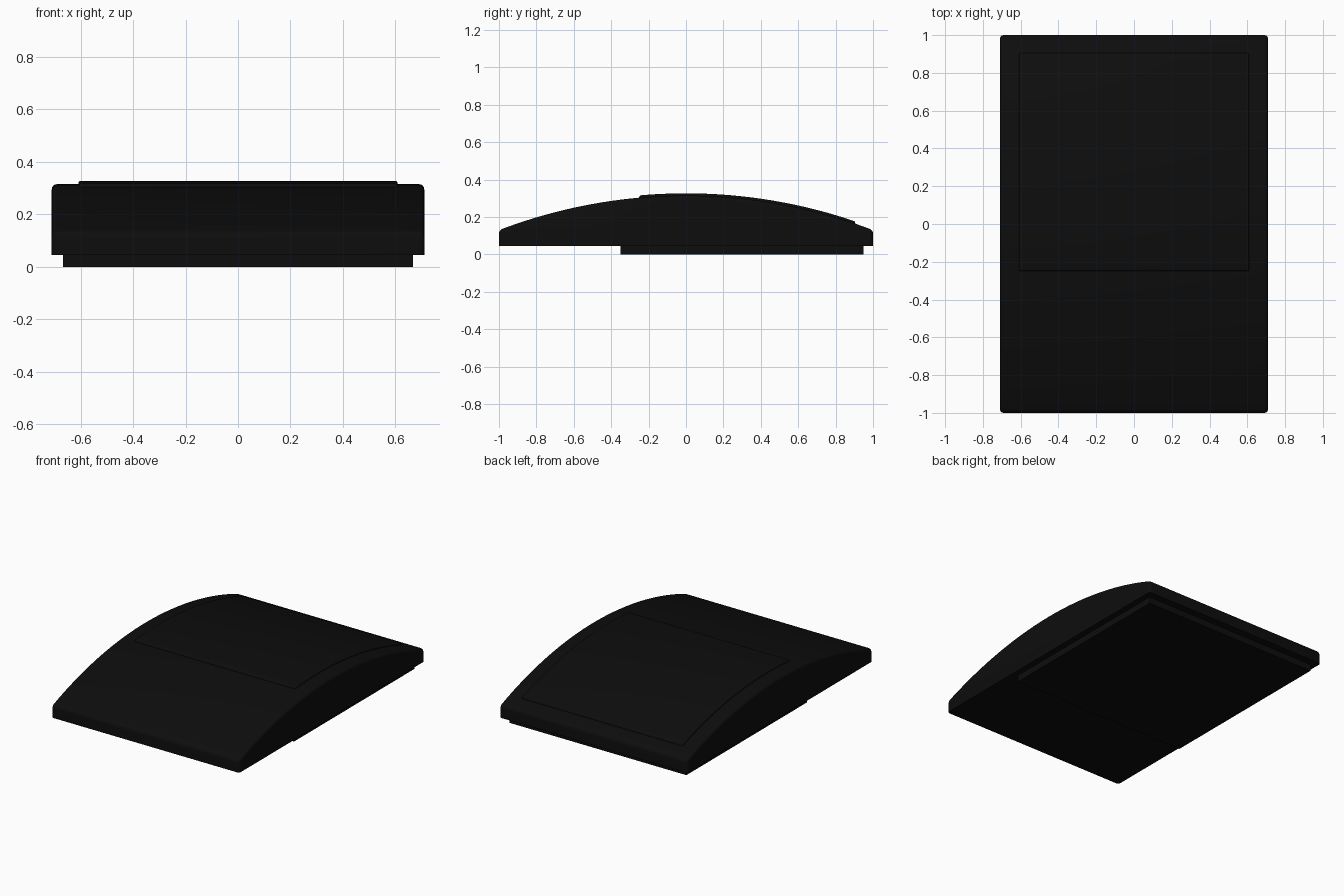
import bpy, bmesh, math

cube = bpy.data.objects.get("Cube")
if cube:
    bpy.data.objects.remove(cube, do_unlink=True)

black = bpy.data.materials.new("matte black")
black.use_nodes = True
colour = (0.004, 0.004, 0.004, 1)
black.diffuse_color = colour
bsdf = black.node_tree.nodes["Principled BSDF"]
bsdf.inputs["Base Color"].default_value = colour
bsdf.inputs["Roughness"].default_value = 0.6

RADIUS, CROWN = 2.8, 0.315   # arc of the domed top


def dome(y):
    return CROWN - RADIUS + math.sqrt(RADIUS ** 2 - y ** 2)


def slab(name, half_x, y0, y1, bottom, top, round_r, steps=1):
    """Extrude a side profile across x and round every edge except the underside."""
    ys = [y0 + (y1 - y0) * i / steps for i in range(steps + 1)]
    profile = [(y, top(y)) for y in ys]
    if steps > 1 and bottom(y0) != bottom(0):
        profile += [(y, bottom(y)) for y in reversed(ys)]
    else:
        profile += [(y1, bottom(y1)), (y0, bottom(y0))]
    bm = bmesh.new()
    face = bm.faces.new([bm.verts.new((-half_x, y, z)) for y, z in profile])
    ext = bmesh.ops.extrude_face_region(bm, geom=[face])
    verts = [g for g in ext["geom"] if isinstance(g, bmesh.types.BMVert)]
    bmesh.ops.translate(bm, verts=verts, vec=(2 * half_x, 0, 0))
    bmesh.ops.recalc_face_normals(bm, faces=bm.faces)
    if round_r:
        bm.normal_update()
        rim = [e for e in bm.edges if e.calc_face_angle(0) > 0.5
               and all(f.normal.z > -0.5 for f in e.link_faces)]
        bmesh.ops.bevel(bm, geom=rim, offset=round_r, segments=4,
                        profile=0.5, affect='EDGES', clamp_overlap=True)
    mesh = bpy.data.meshes.new(name)
    bm.to_mesh(mesh)
    bm.free()
    mesh.materials.append(black)
    obj = bpy.data.objects.new(name, mesh)
    bpy.context.collection.objects.link(obj)
    bpy.ops.object.select_all(action='DESELECT')
    obj.select_set(True)
    bpy.context.view_layer.objects.active = obj
    bpy.ops.object.shade_smooth_by_angle(angle=math.radians(30))
    return obj


# Domed body, raised top panel and offset base plate
slab("domed_body", 0.71, -1, 1, lambda y: 0.045, dome, 0.02, 40)
slab("raised_panel", 0.608, -0.25, 0.905, lambda y: dome(y) - 0.015,
     lambda y: dome(y) + 0.012, 0.008, 28)
slab("base_plate", 0.668, -0.35, 0.95, lambda y: 0.0, lambda y: 0.05, 0)
